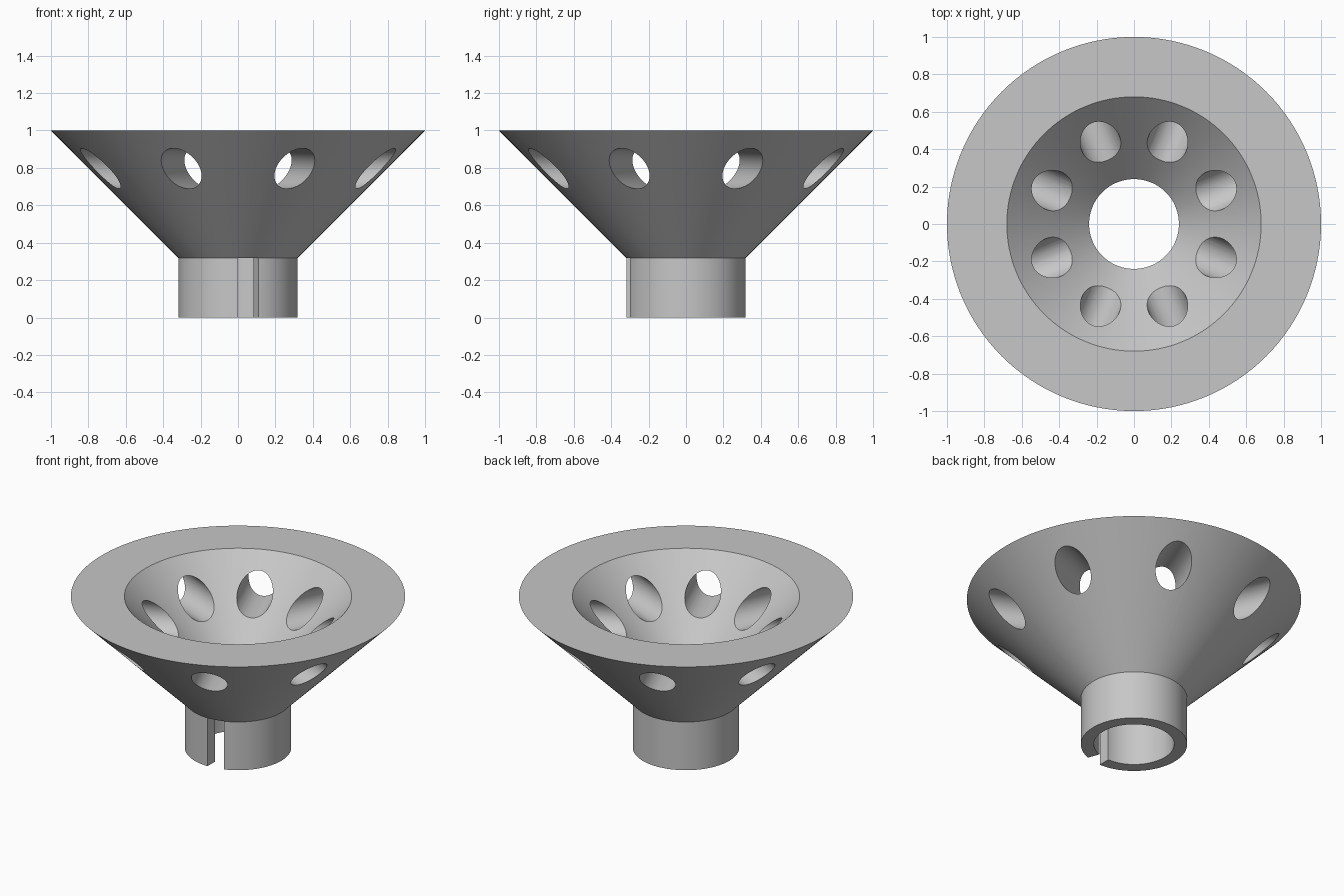
import bpy, bmesh
from math import pi, radians, sin, cos
from mathutils import Matrix, Vector

cube = bpy.data.objects.get("Cube")
if cube:
    bpy.data.objects.remove(cube, do_unlink=True)

NECK_R, BORE_R, RIM_IN, WALL = 0.318, 0.24, 0.68, 0.32
SEGMENTS = 128

grey = bpy.data.materials.new("plain grey")
grey.use_nodes = True
colour = (0.57, 0.57, 0.57, 1)
grey.diffuse_color = colour
grey.node_tree.nodes["Principled BSDF"].inputs["Base Color"].default_value = colour


def make_object(name, bm):
    bmesh.ops.recalc_face_normals(bm, faces=bm.faces)
    mesh = bpy.data.meshes.new(name)
    bm.to_mesh(mesh)
    bm.free()
    mesh.materials.append(grey)
    obj = bpy.data.objects.new(name, mesh)
    bpy.context.collection.objects.link(obj)
    return obj


# Funnel body: flared cone on a tubular neck, revolved from one closed profile
bm = bmesh.new()
profile = [(BORE_R, 0), (NECK_R, 0), (NECK_R, NECK_R), (1, 1),
           (RIM_IN, 1), (BORE_R, 1 - (RIM_IN - BORE_R))]
verts = [bm.verts.new((r, 0, z)) for r, z in profile]
edges = [bm.edges.new((v, verts[i - 1])) for i, v in enumerate(verts)]
bmesh.ops.spin(bm, geom=verts + edges, cent=(0, 0, 0), axis=(0, 0, 1),
               angle=2 * pi, steps=SEGMENTS, use_merge=True)
bmesh.ops.remove_doubles(bm, verts=bm.verts, dist=1e-5)
body = make_object("funnel_body", bm)

# Cutter: eight level radial drills
bm = bmesh.new()
for k in range(8):
    turn = Matrix.Rotation(radians(22.5 + 45 * k), 4, "Z")
    place = Matrix.Translation((0.76, 0, 0.797)) @ Matrix.Rotation(pi / 2, 4, "Y")
    bmesh.ops.create_cone(bm, cap_ends=True, segments=48, radius1=0.108,
                          radius2=0.108, depth=0.88, matrix=turn @ place)

# Cutter: radial wedge that opens the slot in the neck
start, end = radians(-90), radians(-70)
corners = [(0.1, start), (0.5, start), (0.5, end), (0.1, end)]
base = bm.faces.new([bm.verts.new((r * cos(a), r * sin(a), -0.1)) for r, a in corners])
top = bmesh.ops.extrude_face_region(bm, geom=[base])["geom"]
bmesh.ops.translate(bm, vec=Vector((0, 0, 0.1 + NECK_R)),
                    verts=[g for g in top if isinstance(g, bmesh.types.BMVert)])
cutter = make_object("hole_cutter", bm)
cutter.hide_render = True

# Cut the holes and slot, then shade
cut = body.modifiers.new("holes", "BOOLEAN")
cut.operation = "DIFFERENCE"
cut.solver = "EXACT"
cut.object = cutter
bpy.ops.object.select_all(action="DESELECT")
body.select_set(True)
bpy.context.view_layer.objects.active = body
bpy.ops.object.modifier_apply(modifier=cut.name)
bpy.data.objects.remove(cutter, do_unlink=True)
bpy.ops.object.shade_smooth_by_angle(angle=radians(30))
